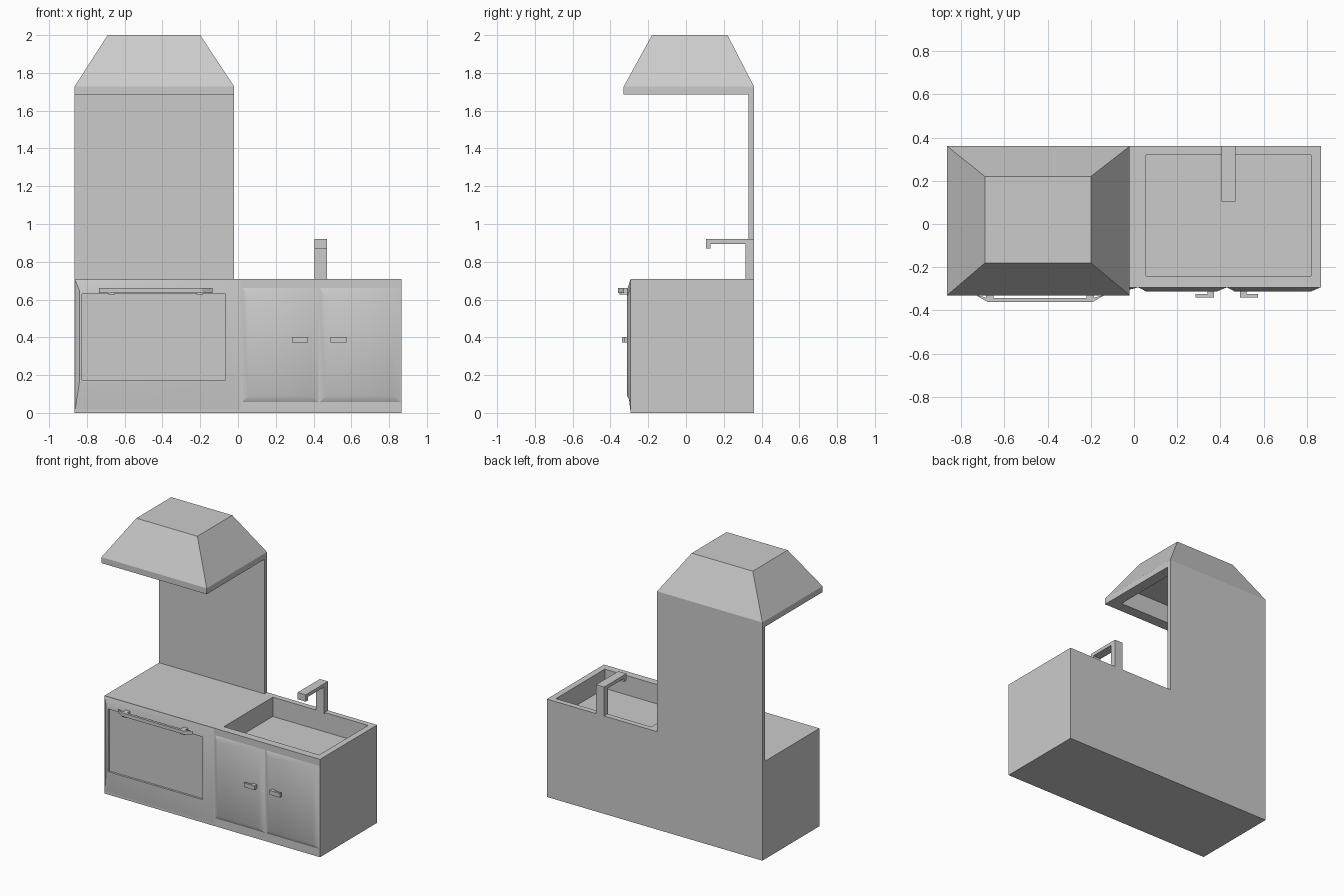
import bpy, bmesh, math

if "Cube" in bpy.data.objects:
    bpy.data.objects.remove(bpy.data.objects["Cube"])


def new_object(name, bm):
    bmesh.ops.recalc_face_normals(bm, faces=bm.faces)
    me = bpy.data.meshes.new(name)
    bm.to_mesh(me)
    bm.free()
    ob = bpy.data.objects.new(name, me)
    bpy.context.collection.objects.link(ob)
    return ob


def add_loft(bm, *loops):
    """Bridge equal-sized vertex loops and cap both ends."""
    rings = [[bm.verts.new(p) for p in loop] for loop in loops]
    n = len(rings[0])
    for a, b in zip(rings, rings[1:]):
        for i in range(n):
            j = (i + 1) % n
            bm.faces.new((a[i], a[j], b[j], b[i]))
    bm.faces.new(rings[0])
    bm.faces.new(rings[-1])


def rect_z(x0, x1, y0, y1, z):
    return [(x0, y0, z), (x1, y0, z), (x1, y1, z), (x0, y1, z)]


def rect_y(x0, x1, z0, z1, y):
    return [(x0, y, z0), (x1, y, z0), (x1, y, z1), (x0, y, z1)]


def loft(name, *loops):
    bm = bmesh.new()
    add_loft(bm, *loops)
    return new_object(name, bm)


def box(name, x0, x1, y0, y1, z0, z1):
    return loft(name, rect_z(x0, x1, y0, y1, z0), rect_z(x0, x1, y0, y1, z1))


def extrude_x(name, profile, x0, x1):
    return loft(name, [(x0, y, z) for y, z in profile], [(x1, y, z) for y, z in profile])


def extrude_z(name, profile, z0, z1):
    return loft(name, [(x, y, z0) for x, y in profile], [(x, y, z1) for x, y in profile])


def smooth(ob):
    bpy.ops.object.select_all(action='DESELECT')
    ob.select_set(True)
    bpy.context.view_layer.objects.active = ob
    bpy.ops.object.shade_smooth_by_angle(angle=math.radians(32))


# Counter body with the sink basin cut from the top
body = box("counter_body", -0.865, 0.865, -0.295, 0.36, 0, 0.71)
cutter = box("basin_cutter", 0.055, 0.82, -0.24, 0.32, 0.57, 0.8)
cutter.hide_render = True
cutter.hide_viewport = True
cut = body.modifiers.new("basin", 'BOOLEAN')
cut.object = cutter
cut.solver = 'EXACT'

# Oven front: shallow bulge with a slightly recessed window
smooth(loft("oven_front",
            rect_y(-0.865, 0.02, 0.0, 0.71, -0.293),
            rect_y(-0.84, -0.05, 0.16, 0.65, -0.312),
            rect_y(-0.825, -0.065, 0.175, 0.63, -0.312),
            rect_y(-0.825, -0.065, 0.175, 0.63, -0.297)))

# Oven handle: tapered bar on two posts
extrude_z("oven_handle", [(-0.735, -0.328), (-0.68, -0.36), (-0.19, -0.36), (-0.135, -0.328),
                          (-0.19, -0.342), (-0.68, -0.342)], 0.635, 0.66)
for i, x in enumerate((-0.685, -0.22)):
    box(f"oven_handle_post_{i}", x, x + 0.035, -0.352, -0.295, 0.627, 0.66)

# Cupboard doors with chamfered edges, and mirrored L-shaped pulls
for side, x0, x1, pull, s in (("left", 0.02, 0.43, 0.37, -1), ("right", 0.43, 0.865, 0.49, 1)):
    smooth(loft(f"door_{side}",
                rect_y(x0, x1, 0.055, 0.665, -0.293),
                rect_y(x0 + 0.035, x1 - 0.045, 0.09, 0.62, -0.312)))
    shape = [(0, -0.305), (0, -0.34), (0.085, -0.34), (0.085, -0.325), (0.03, -0.325), (0.03, -0.305)]
    extrude_z(f"door_pull_{side}", [(pull + s * x, y) for x, y in shape], 0.372, 0.402)

# Tap: one bent profile
extrude_x("tap", [(0.36, 0.70), (0.36, 0.92), (0.105, 0.92), (0.105, 0.87),
                  (0.13, 0.87), (0.13, 0.895), (0.315, 0.895), (0.315, 0.70)], 0.405, 0.47)

# Splashback behind the cooker
box("splashback", -0.865, -0.02, 0.33, 0.36, 0.70, 1.70)

# Extractor hood, with a recess in its underside
loft("extractor_hood",
     rect_z(-0.69, -0.2, -0.18, 0.22, 2.0),
     rect_z(-0.865, -0.02, -0.33, 0.36, 1.728),
     rect_z(-0.865, -0.02, -0.33, 0.36, 1.685),
     rect_z(-0.785, -0.10, -0.25, 0.28, 1.685),
     rect_z(-0.785, -0.10, -0.25, 0.28, 1.82))
